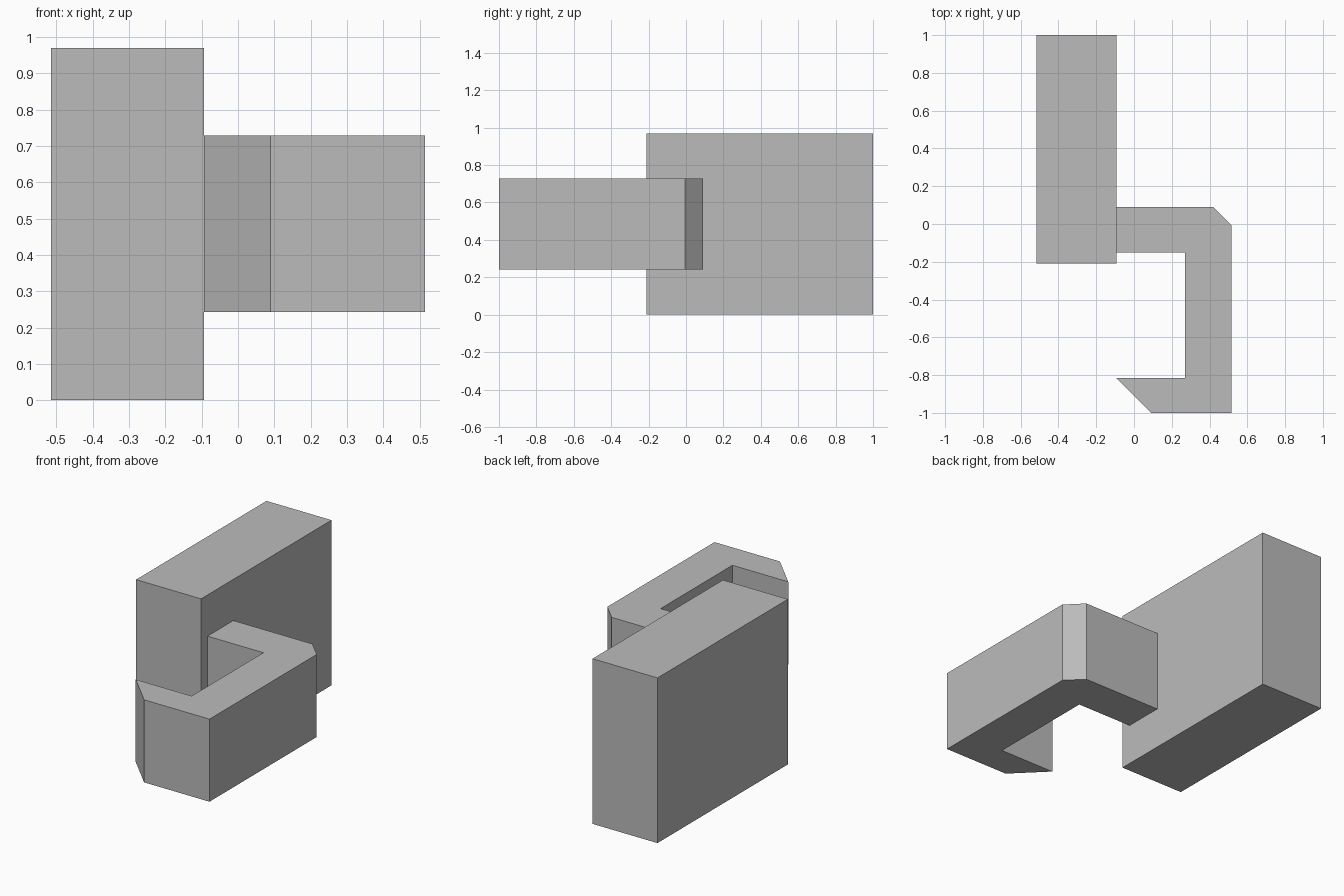
import bpy
import bmesh

cube = bpy.data.objects.get("Cube")
if cube:
    bpy.data.objects.remove(cube, do_unlink=True)

grey = bpy.data.materials.new("plain_grey")
grey.use_nodes = True
colour = (0.5, 0.5, 0.5, 1)
grey.diffuse_color = colour
grey.node_tree.nodes["Principled BSDF"].inputs["Base Color"].default_value = colour


def extrude_outline(name, outline, bottom, top):
    """Raise a flat plan outline into a solid prism."""
    bm = bmesh.new()
    base = bm.faces.new([bm.verts.new((x, y, bottom)) for x, y in outline])
    raised = bmesh.ops.extrude_face_region(bm, geom=[base], use_keep_orig=True)["geom"]
    moved = [v for v in raised if isinstance(v, bmesh.types.BMVert)]
    bmesh.ops.translate(bm, verts=moved, vec=(0, 0, top - bottom))
    bmesh.ops.recalc_face_normals(bm, faces=bm.faces)
    mesh = bpy.data.meshes.new(name)
    bm.to_mesh(mesh)
    bm.free()
    mesh.materials.append(grey)
    obj = bpy.data.objects.new(name, mesh)
    bpy.context.collection.objects.link(obj)
    return obj


left, joint, right = -0.515, -0.093, 0.515

# Tall mounting block
extrude_outline("mounting_block",
                [(left, -0.21), (joint, -0.21), (joint, 1), (left, 1)], 0, 0.97)

# Hook: arm out of the block, bevelled elbow, and pointed return lip
extrude_outline("hook", [
    (joint, 0.09), (joint, -0.15), (0.27, -0.15), (0.27, -0.816),
    (joint, -0.816), (0.09, -1), (right, -1), (right, -0.005), (0.42, 0.09),
], 0.243, 0.728)
